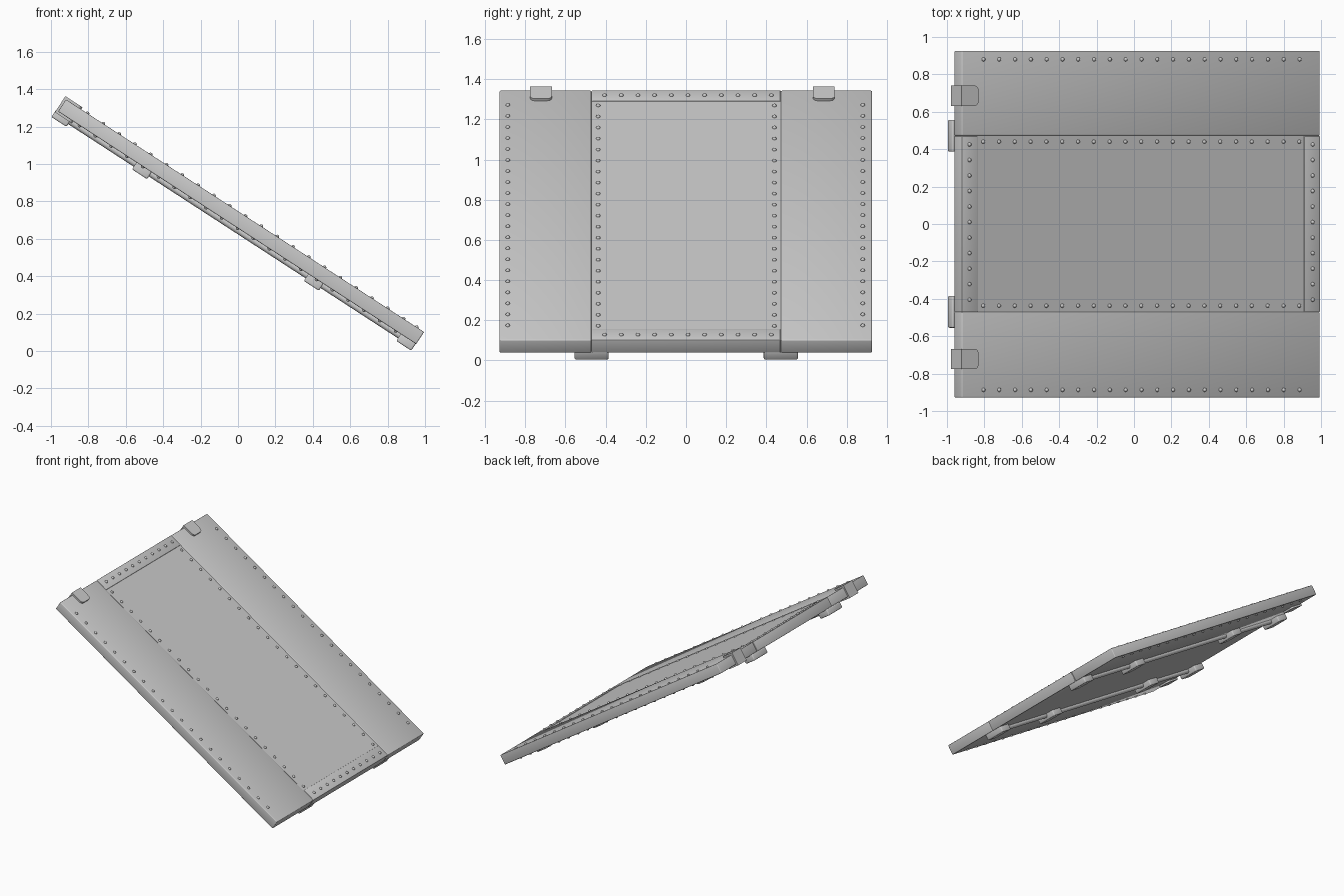
import bpy, bmesh, math
from mathutils import Matrix, Vector

if "Cube" in bpy.data.objects:
    bpy.data.objects.remove(bpy.data.objects["Cube"])

# Sloped frame: x runs down the ramp, z is the deck normal, origin at the top edge
RAMP = Matrix.Translation((-0.92, 0, 1.345)) @ Matrix.Rotation(math.radians(33), 4, 'Y')
LENGTH, THICK = 2.283, 0.077


def finish(name, bm):
    bmesh.ops.recalc_face_normals(bm, faces=bm.faces)
    me = bpy.data.meshes.new(name)
    bm.to_mesh(me)
    bm.free()
    me.transform(RAMP)
    ob = bpy.data.objects.new(name, me)
    bpy.context.collection.objects.link(ob)
    bpy.context.view_layer.objects.active = ob
    bpy.ops.object.select_all(action='DESELECT')
    ob.select_set(True)
    bpy.ops.object.shade_smooth_by_angle(angle=math.radians(35))
    return ob


def box(name, x, y, z, bevel=0.0, pick=None, segments=3):
    bm = bmesh.new()
    bmesh.ops.create_cube(bm, size=1)
    for v in bm.verts:
        v.co = Vector([(a[0] + a[1]) / 2 + c * (a[1] - a[0]) for a, c in zip((x, y, z), v.co)])
    if bevel:
        edges = [e for e in bm.edges if pick is None or pick(e)]
        bmesh.ops.bevel(bm, geom=edges, offset=bevel, segments=segments,
                        profile=0.5, affect='EDGES')
    return finish(name, bm)


# Deck: two side panels and a slightly sunken centre panel
box("side_panel_left", (0, LENGTH), (-0.928, -0.471), (-THICK, 0), 0.006)
box("side_panel_right", (0, LENGTH), (0.473, 0.926), (-THICK, 0), 0.006)
box("centre_panel", (0.003, LENGTH - 0.003), (-0.47, 0.472), (-THICK, -0.003))

# Riveted cross strips at each end of the centre panel
box("top_strip", (0, 0.10), (-0.468, 0.47), (-THICK, 0), 0.003)
box("bottom_strip", (2.182, LENGTH), (-0.468, 0.47), (-THICK, 0), 0.003)

# Rivets
spots = []
for i in range(21):
    u = (-0.805 + i * 0.0845 + 0.92) / 0.8387
    spots += [(u, y, -0.003 if abs(y) < 0.5 else 0) for y in (-0.887, -0.437, 0.44, 0.88)]
for i in range(11):
    y = -0.405 + i * 0.083
    spots += [(0.048, y, 0), (2.236, y, 0)]
bm = bmesh.new()
for u, y, w in spots:
    faces = [w] if abs(y) < 0.5 else [w, -THICK]
    for z in faces:
        m = Matrix.Translation((u, y, z)) @ Matrix.Diagonal((1, 1, 0.9, 1))
        bmesh.ops.create_uvsphere(bm, u_segments=10, v_segments=6, radius=0.011, matrix=m)
finish("rivets", bm)

# Hooks folded over the top edge, with rounded inner corners
def inner_corner(e):
    a, b = (v.co for v in e.verts)
    return a.x > 0.05 and b.x > 0.05 and abs(a.z - b.z) > 0.05

for side, y in (("left", -0.722), ("right", 0.686)):
    box("hook_" + side, (-0.012, 0.097), (y - 0.054, y + 0.054), (-0.09, 0.013),
        0.024, inner_corner, 5)

# Underside rods with clamp blocks
for side, y in (("left", -0.47), ("right", 0.472)):
    bm = bmesh.new()
    m = Matrix.Translation((LENGTH / 2, y, -0.086)) @ Matrix.Rotation(math.pi / 2, 4, 'Y')
    bmesh.ops.create_cone(bm, cap_ends=True, segments=20, radius1=0.018, radius2=0.018,
                          depth=LENGTH - 0.08, matrix=m)
    finish("rod_" + side, bm)
    for n, u in enumerate((-0.014, 0.5, 1.595, 2.184)):
        box(f"clamp_{side}_{n + 1}", (u, u + 0.096), (y - 0.085, y + 0.085),
            (-0.121, -THICK + 0.004), 0.008)
